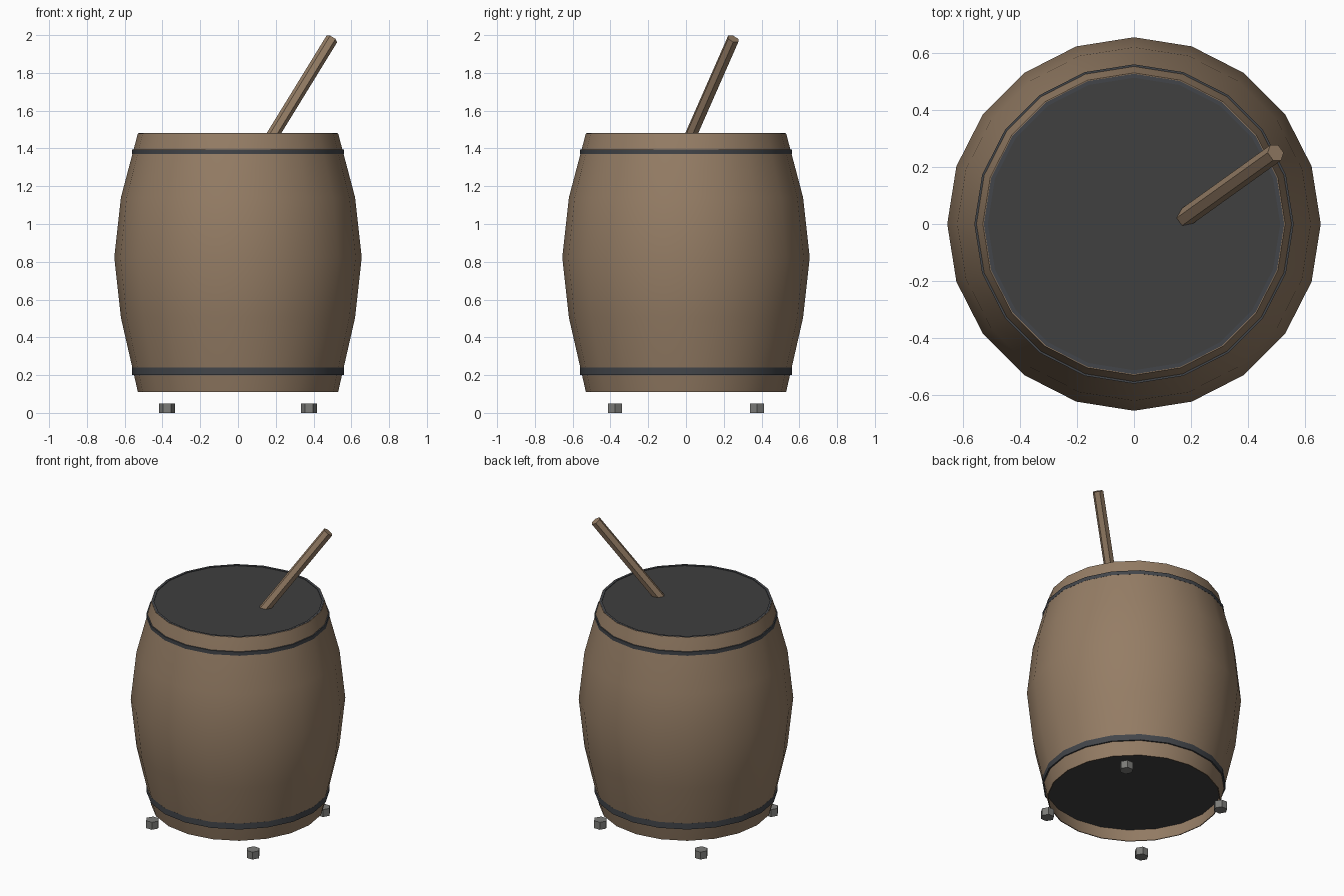
import bpy, bmesh
from math import cos, sin, pi
from mathutils import Vector

if "Cube" in bpy.data.objects:
    bpy.data.objects.remove(bpy.data.objects["Cube"])


def material(name, rgb):
    m = bpy.data.materials.new(name)
    m.diffuse_color = (*rgb, 1)
    m.use_nodes = True
    m.node_tree.nodes["Principled BSDF"].inputs["Base Color"].default_value = m.diffuse_color
    return m


WOOD = material("wood", (0.30, 0.205, 0.13))
IRON = material("iron", (0.055, 0.06, 0.068))
DARK = material("dark_lid", (0.05, 0.05, 0.05))
GREY = material("foot_grey", (0.20, 0.20, 0.19))


def lathe(name, profile, mat, sides=20, closed=False, smooth=True):
    """Revolve (radius, z) points round z; a zero radius becomes a pole."""
    bm = bmesh.new()
    rings = []
    for r, z in profile:
        if r == 0:
            rings.append([bm.verts.new((0, 0, z))] * sides)
        else:
            rings.append([bm.verts.new((r * cos(2 * pi * i / sides), r * sin(2 * pi * i / sides), z))
                          for i in range(sides)])
    pairs = list(zip(rings, rings[1:]))
    if closed:
        pairs.append((rings[-1], rings[0]))
    for a, b in pairs:
        for i in range(sides):
            j = (i + 1) % sides
            bm.faces.new(list(dict.fromkeys((a[i], a[j], b[j], b[i]))))
    # merge flat cap triangles into single polygons
    bmesh.ops.dissolve_limit(bm, angle_limit=0.001, verts=bm.verts, edges=bm.edges)
    bmesh.ops.recalc_face_normals(bm, faces=bm.faces)
    me = bpy.data.meshes.new(name)
    bm.to_mesh(me)
    bm.free()
    ob = bpy.data.objects.new(name, me)
    bpy.context.collection.objects.link(ob)
    me.materials.append(mat)
    if smooth:
        bpy.ops.object.select_all(action='DESELECT')
        ob.select_set(True)
        bpy.context.view_layer.objects.active = ob
        bpy.ops.object.shade_smooth_by_angle(angle=0.6)
    return ob


# bulging wooden body with a hollow lip underneath
lathe("barrel_body", [(0.545, 0.20), (0.524, 0.11), (0.53, 0.11), (0.62, 0.505), (0.655, 0.823),
                      (0.62, 1.14), (0.53, 1.48), (0.522, 1.48)], WOOD)

# recessed base and the dark lid with its thin rim
lathe("barrel_base", [(0, 0.20), (0.546, 0.20), (0.55, 0.215), (0, 0.215)], DARK, smooth=False)
lathe("lid", [(0, 1.44), (0.515, 1.44), (0.515, 1.477), (0, 1.477)], DARK, smooth=False)
lathe("lid_rim", [(0.513, 1.45), (0.527, 1.45), (0.527, 1.481), (0.513, 1.481)], IRON, closed=True)

# hoops
lathe("lower_hoop", [(0.535, 0.20), (0.56, 0.20), (0.56, 0.24), (0.545, 0.24)], IRON, closed=True)
lathe("upper_hoop", [(0.545, 1.37), (0.56, 1.37), (0.56, 1.395), (0.54, 1.395)], IRON, closed=True)

# slanted six-sided stick
tip, entry = Vector((0.497, 0.25, 1.98)), Vector((0.19, 0.03, 1.48))
axis = (tip - entry).normalized()
length = 0.85
stick = lathe("stirring_stick", [(0, -length), (0.033, -length), (0.033, 0), (0, 0)],
              WOOD, sides=6, smooth=False)
stick.location = tip
stick.rotation_euler = axis.to_track_quat('Z', 'Y').to_euler()

# small hexagonal feet
for sx, side in ((-1, "left"), (1, "right")):
    for sy, end in ((-1, "front"), (1, "back")):
        foot = lathe(f"{end}_{side}_foot", [(0, 0), (0.0425, 0), (0.0425, 0.05), (0, 0.05)],
                     GREY, sides=6, smooth=False)
        foot.location = (0.375 * sx, 0.375 * sy, 0)
